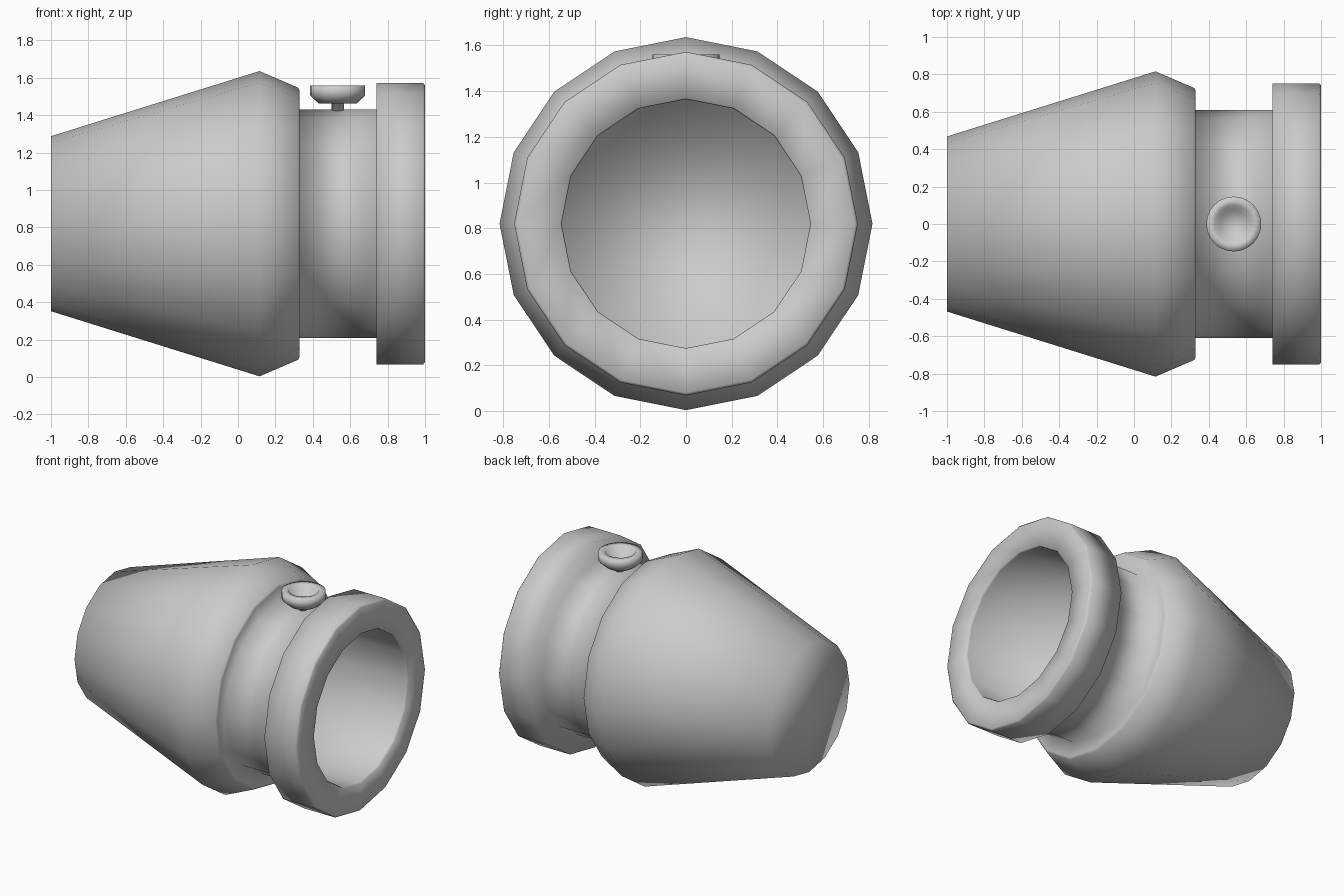
import bpy, bmesh, math
from mathutils import Vector

if "Cube" in bpy.data.objects:
    bpy.data.objects.remove(bpy.data.objects["Cube"])


def lathe(name, profile, sides, place):
    """Revolve (distance along axis, radius) points and cap both ends."""
    bm = bmesh.new()
    rings = []
    for d, r in profile:
        rings.append([bm.verts.new(place(d, r, 2 * math.pi * i / sides))
                      for i in range(sides)])
    for a, b in zip(rings, rings[1:]):
        for i in range(sides):
            j = (i + 1) % sides
            bm.faces.new((a[i], a[j], b[j], b[i]))
    bm.faces.new(rings[0])
    bm.faces.new(rings[-1])
    bmesh.ops.recalc_face_normals(bm, faces=bm.faces)
    for f in bm.faces:
        f.smooth = True
    me = bpy.data.meshes.new(name)
    bm.to_mesh(me)
    bm.free()
    ob = bpy.data.objects.new(name, me)
    bpy.context.collection.objects.link(ob)
    return ob


CENTRE_Z = 0.82


def along_x(d, r, t):
    return Vector((d, r * math.sin(t), CENTRE_Z + r * math.cos(t)))


def along_z(d, r, t):
    return Vector((0.533 + r * math.cos(t), r * math.sin(t), d))


# Barrel: tapered rear, shoulder, neck, muzzle ring and hollow bore
lathe("barrel", [
    (-1.0, 0.468), (0.115, 0.816), (0.322, 0.727), (0.33, 0.71),
    (0.33, 0.61), (0.74, 0.61), (0.74, 0.752), (0.99, 0.752),
    (1.0, 0.74), (1.0, 0.55), (0.985, 0.545), (0.3, 0.545),
], 16, along_x)

# Fuse cup: short stem and a shallow dish on top of the neck
lathe("fuse_cup", [
    (1.40, 0.034), (1.462, 0.034), (1.462, 0.10), (1.505, 0.147),
    (1.56, 0.147), (1.56, 0.10), (1.50, 0.075),
], 24, along_z)
